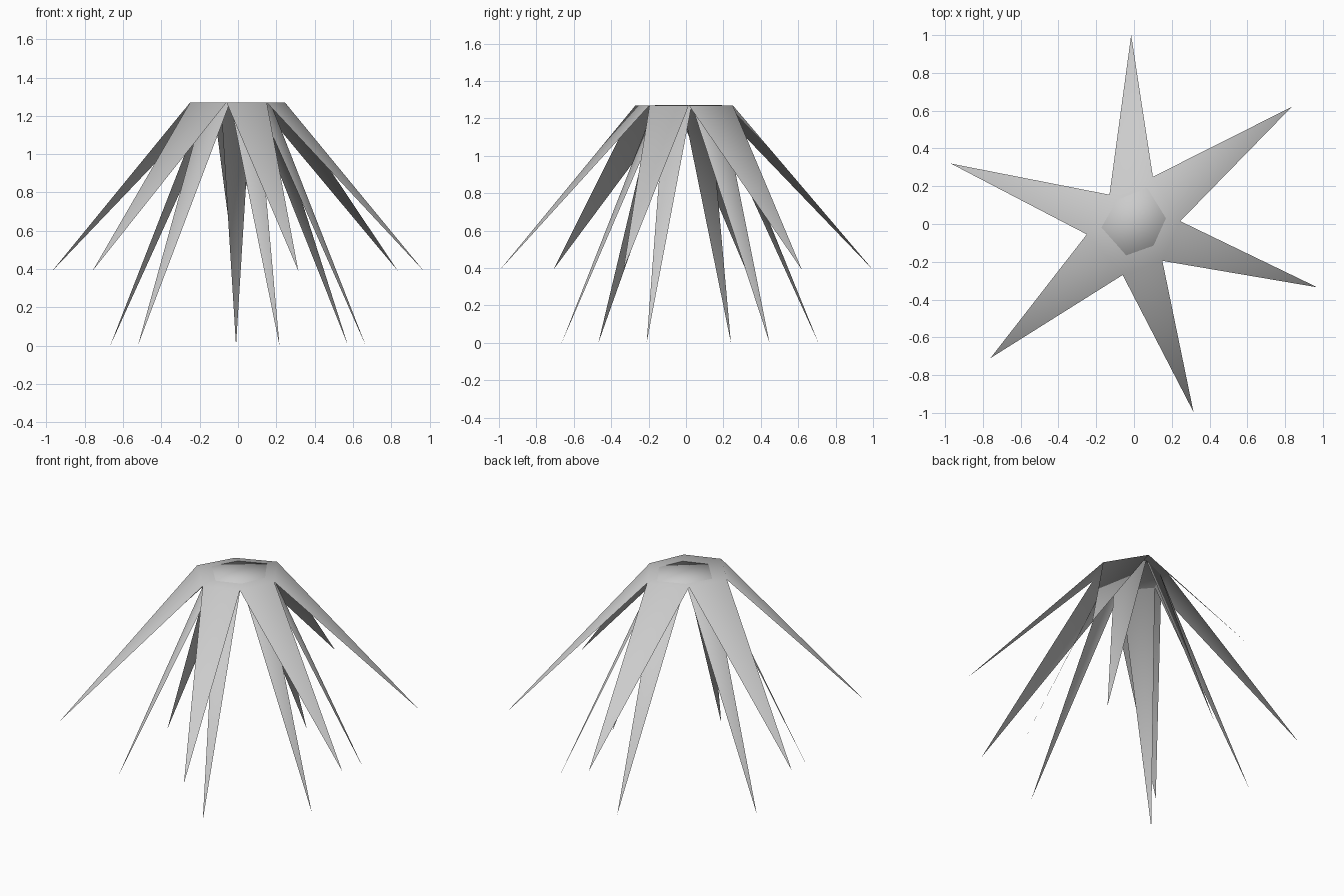
import bpy

if "Cube" in bpy.data.objects:
    bpy.data.objects.remove(bpy.data.objects["Cube"])

# Plan of one tier: six petal tips and the six notches between them (going clockwise)
TIPS = [(-0.015, 1.0), (0.835, 0.62), (0.97, -0.335), (0.315, -0.995), (-0.76, -0.71), (-0.97, 0.32)]
NOTCHES = [(0.10, 0.25), (0.245, 0.015), (0.15, -0.195), (-0.06, -0.27), (-0.25, -0.055), (-0.13, 0.155)]


def petal_tier(name, scale, shift_y, top, bottom):
    """Hexagonal cap with a long triangular petal hanging from each edge."""
    def place(p, z):
        return (p[0] * scale, p[1] * scale + shift_y, z)

    verts = [place(p, top) for p in NOTCHES] + [place(p, bottom) for p in TIPS]
    faces = [tuple(reversed(range(6)))]
    faces += [((i - 1) % 6, i, 6 + i) for i in range(6)]
    mesh = bpy.data.meshes.new(name)
    mesh.from_pydata(verts, [], faces)
    mesh.shade_smooth()
    obj = bpy.data.objects.new(name, mesh)
    bpy.context.collection.objects.link(obj)
    return obj


# Wide upper tier and the narrower, longer tier hanging inside it
petal_tier("outer_petals", 1.0, 0.0, 1.27, 0.39)
petal_tier("inner_petals", 0.688, 0.02, 1.271, 0.0)
